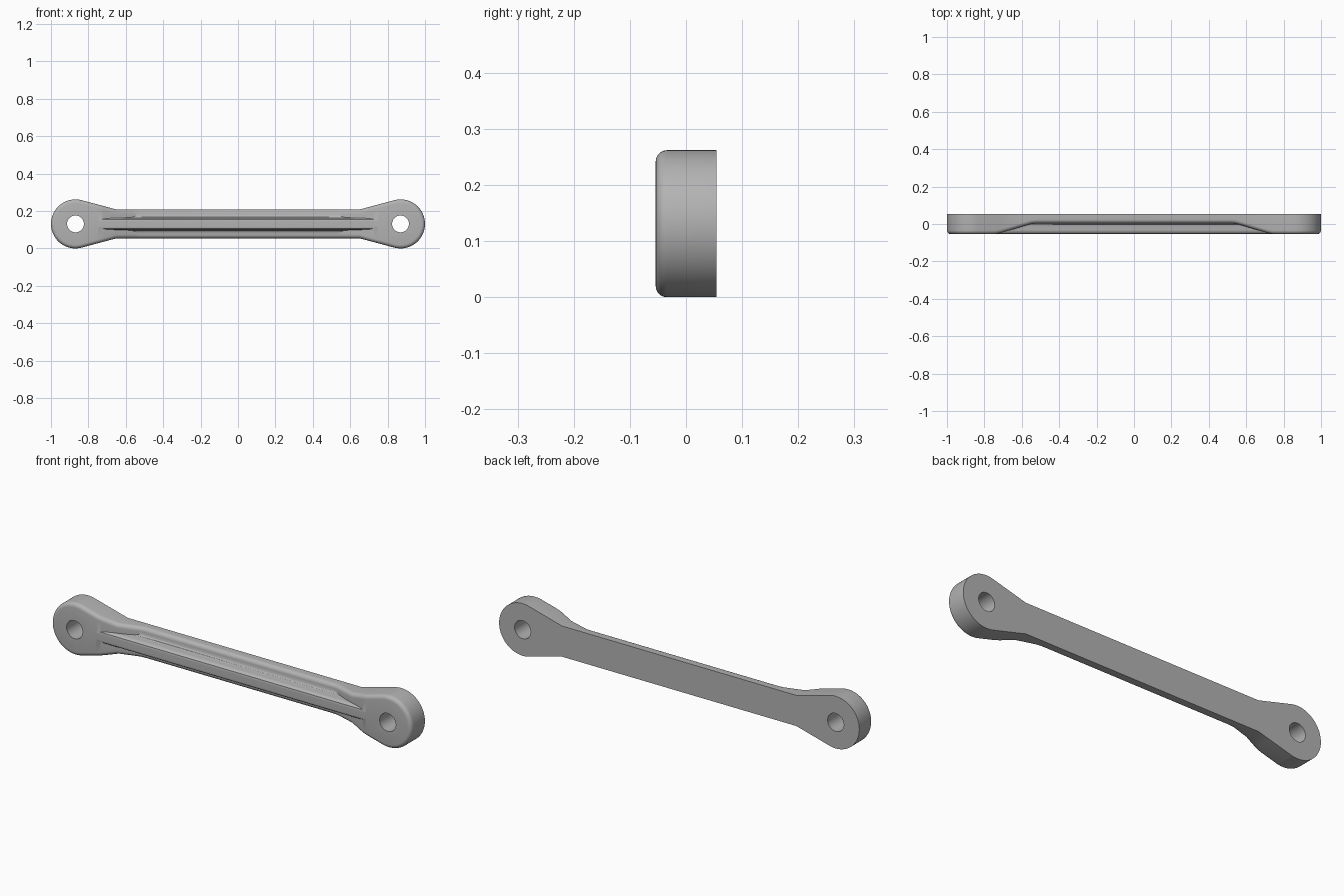
import bpy, bmesh
from math import atan2, asin, hypot, pi, cos, sin, radians

if "Cube" in bpy.data.objects:
    bpy.data.objects.remove(bpy.data.objects["Cube"])

CZ = 0.131                # height of the centre line
LUG_X, LUG_R = 0.869, 0.131
NECK_X, BAR_HALF = 0.65, 0.077
FRONT, BACK, FLANK = -0.054, 0.054, 0.004
HOLE_R = 0.045

steel = bpy.data.materials.new("grey metal")
steel.use_nodes = True
grey = (0.45, 0.45, 0.45, 1)
steel.diffuse_color = grey
steel.node_tree.nodes["Principled BSDF"].inputs["Base Color"].default_value = grey


def add_object(name, bm):
    bmesh.ops.recalc_face_normals(bm, faces=bm.faces[:])
    mesh = bpy.data.meshes.new(name)
    bm.to_mesh(mesh)
    bm.free()
    mesh.materials.append(steel)
    obj = bpy.data.objects.new(name, mesh)
    bpy.context.collection.objects.link(obj)
    return obj


def prism(points, offset):
    """Solid made by sweeping a closed outline along an offset."""
    bm = bmesh.new()
    face = bm.faces.new([bm.verts.new(p) for p in points])
    swept = bmesh.ops.extrude_face_region(bm, geom=[face], use_keep_orig=True)
    verts = [v for v in swept["geom"] if isinstance(v, bmesh.types.BMVert)]
    bmesh.ops.translate(bm, verts=verts, vec=offset)
    bmesh.ops.recalc_face_normals(bm, faces=bm.faces[:])
    return bm


# Softened ramp from the low bar flanks up to the full-height lugs
SOFT = (-0.02, -0.01, 0, 0.01, 0.02)
RAMP_IN, RAMP_OUT = 0.54, 0.73


def front_y(x):
    steps = [min(1, max(0, (abs(x) + d - RAMP_IN) / (RAMP_OUT - RAMP_IN))) for d in SOFT]
    return FLANK + (FRONT - FLANK) * sum(steps) / len(steps)


# Outline: round lug, tangent taper, straight bar
dx = LUG_X - NECK_X
slope = atan2(-BAR_HALF, dx) + asin(LUG_R / hypot(dx, BAR_HALF))
sweep = pi / 2 + slope
N = 40
arc = [(LUG_X + LUG_R * cos(a), LUG_R * sin(a))
       for a in (-sweep + 2 * sweep * i / N for i in range(N + 1))]
half = [(NECK_X, -BAR_HALF)] + arc + [(NECK_X, BAR_HALF)]
outline = half + [(-x, -z) for x, z in half]

bm = prism([(x, BACK, CZ + z) for x, z in outline], (0, FRONT - BACK, 0))
for sign in (-1, 1):
    for x in [e + d for e in (RAMP_IN, RAMP_OUT) for d in SOFT] + [NECK_X]:
        bmesh.ops.bisect_plane(bm, geom=bm.verts[:] + bm.edges[:] + bm.faces[:],
                               dist=1e-5, plane_co=(sign * x, 0, 0), plane_no=(1, 0, 0))
bm.normal_update()
rim = [e for e in bm.edges if sum(f.normal.y < -0.9 for f in e.link_faces) == 1]
for v in bm.verts:
    if v.co.y < 0:
        v.co.y = front_y(v.co.x)
bmesh.ops.bevel(bm, geom=rim, offset=0.02, offset_type='OFFSET', segments=5,
                profile=0.5, affect='EDGES', clamp_overlap=False)
link = add_object("link_arm", bm)

# Central rib with rounded crown and filleted foot
side = [(0.05, 0.03), (0.05, 0.006), (0.043, 0.002), (0.036, -0.004), (0.033, -0.014),
        (0.031, -0.036), (0.029, -0.045), (0.024, -0.051), (0.016, FRONT + 0.0004)]
profile = side + [(-w, y) for w, y in reversed(side)]
rib = add_object("rib", prism([(-0.77, y, CZ + w) for w, y in profile], (1.54, 0, 0)))


def combine(target, tool, operation):
    tool.hide_render = True
    mod = target.modifiers.new(operation.lower(), 'BOOLEAN')
    mod.operation, mod.solver, mod.object = operation, 'EXACT', tool
    bpy.context.view_layer.objects.active = target
    bpy.ops.object.modifier_apply(modifier=mod.name)
    bpy.data.objects.remove(tool)


bpy.ops.object.select_all(action='DESELECT')
link.select_set(True)
combine(link, rib, 'UNION')

# Pin holes through both lugs
for sign in (-1, 1):
    ring = [(sign * LUG_X + HOLE_R * cos(2 * pi * i / 40), -0.1,
             CZ + HOLE_R * sin(2 * pi * i / 40)) for i in range(40)]
    combine(link, add_object("pin_hole_cutter", prism(ring, (0, 0.2, 0))), 'DIFFERENCE')

bpy.context.view_layer.objects.active = link
link.select_set(True)
bpy.ops.object.shade_smooth_by_angle(angle=radians(32))
